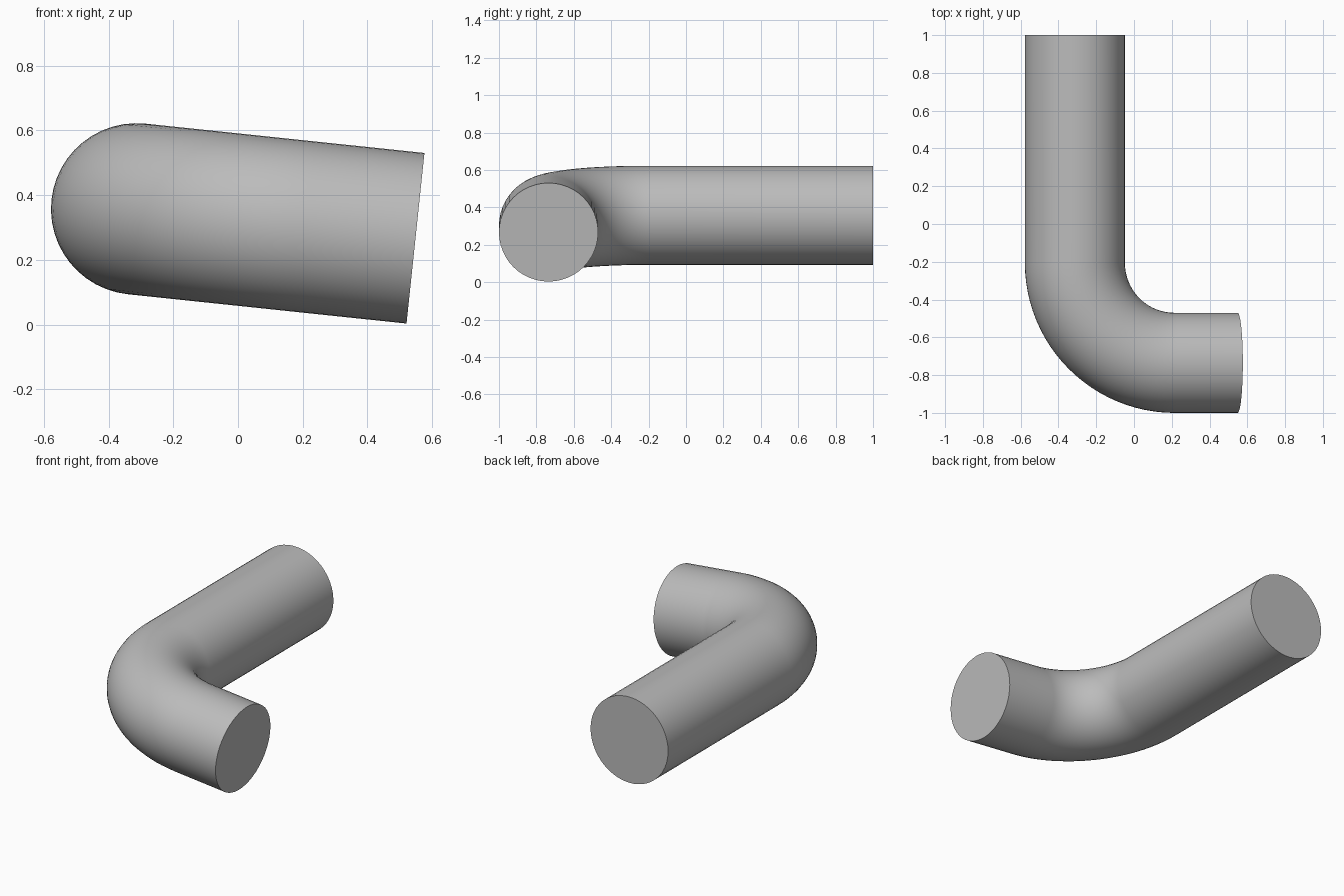
import bpy, bmesh, math
from mathutils import Vector

cube = bpy.data.objects.get("Cube")
if cube:
    bpy.data.objects.remove(cube, do_unlink=True)

RADIUS, BEND, SIDES, STEPS = 0.265, 0.53, 48, 24
tilt = math.radians(6)
back = Vector((0, 1, 0))
arm = Vector((math.cos(tilt), 0, -math.sin(tilt)))   # direction of the short leg
normal = back.cross(arm)                             # normal of the bend plane

# Centre line: (point, direction across the pipe) for each ring
long_end = Vector((-0.313, 1, 0.3575))
bend_start = Vector((-0.313, -0.205, 0.3575))
pivot = bend_start + arm * BEND
rings = [(long_end, arm)]
for i in range(STEPS + 1):
    a = math.pi / 2 * i / STEPS
    inward = arm * math.cos(a) + back * math.sin(a)
    rings.append((pivot - inward * BEND, inward))
short_length = (0.5485 - rings[-1][0].x) / arm.x
rings.append((rings[-1][0] + arm * short_length, back))

# Sweep the circular section along the bent pipe
bm = bmesh.new()
loops = []
for centre, across in rings:
    loop = []
    for k in range(SIDES):
        t = math.tau * k / SIDES
        loop.append(bm.verts.new(centre + (across * math.cos(t) + normal * math.sin(t)) * RADIUS))
    loops.append(loop)
for a, b in zip(loops, loops[1:]):
    for k in range(SIDES):
        n = (k + 1) % SIDES
        bm.faces.new((a[k], a[n], b[n], b[k]))

# Flat end caps
bm.faces.new(loops[0])
bm.faces.new(loops[-1])
bmesh.ops.recalc_face_normals(bm, faces=bm.faces)
mesh = bpy.data.meshes.new("bent_pipe")
bm.to_mesh(mesh)
bm.free()
pipe = bpy.data.objects.new("bent_pipe", mesh)
bpy.context.collection.objects.link(pipe)

# Plain grey material
grey = bpy.data.materials.new("grey")
grey.use_nodes = True
colour = (0.5, 0.5, 0.5, 1)
grey.diffuse_color = colour
for node in grey.node_tree.nodes:
    if node.type == "BSDF_PRINCIPLED":
        node.inputs["Base Color"].default_value = colour
mesh.materials.append(grey)

# Smooth sides, sharp cap rims
bpy.ops.object.select_all(action="DESELECT")
pipe.select_set(True)
bpy.context.view_layer.objects.active = pipe
bpy.ops.object.shade_smooth_by_angle(angle=math.radians(30))
